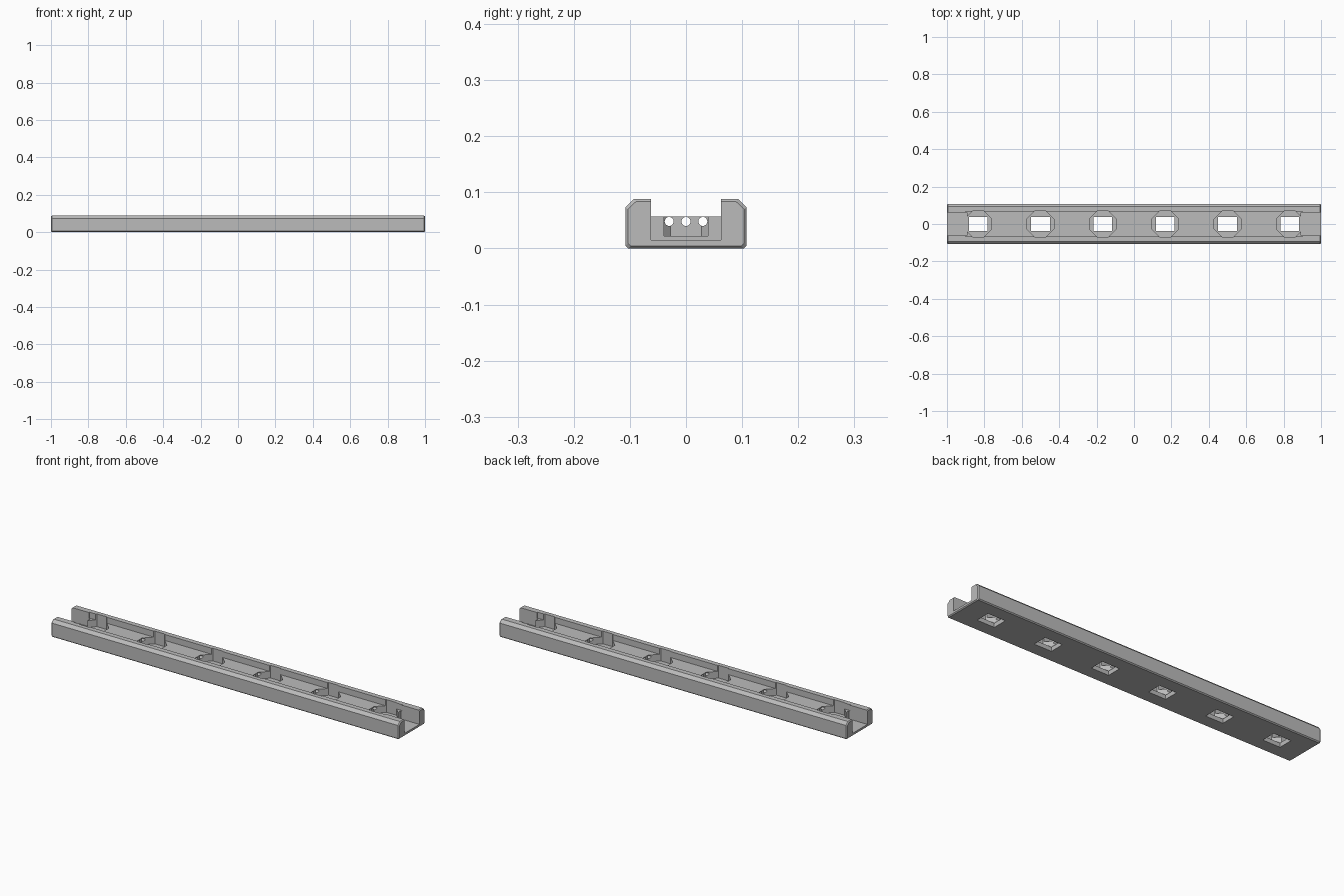
import bpy
import bmesh
import math

default = bpy.data.objects.get("Cube")
if default:
    bpy.data.objects.remove(default, do_unlink=True)

grey = bpy.data.materials.new("light grey plastic")
grey.use_nodes = True
colour = (0.5, 0.5, 0.5, 1)
grey.diffuse_color = colour
grey.node_tree.nodes["Principled BSDF"].inputs["Base Color"].default_value = colour


def loft(bm, rings):
    """Skin a closed solid through rings of points."""
    loops = [[bm.verts.new(p) for p in ring] for ring in rings]
    n = len(loops[0])
    for a, b in zip(loops, loops[1:]):
        for i in range(n):
            j = (i + 1) % n
            bm.faces.new((a[i], a[j], b[j], b[i]))
    bm.faces.new(loops[0][::-1])
    bm.faces.new(loops[-1])


def prism(bm, outline, z0, z1):
    loft(bm, [[(x, y, z) for x, y in outline] for z in (z0, z1)])


def rectangle(cx, hx, hy):
    return [(cx - hx, -hy), (cx + hx, -hy), (cx + hx, hy), (cx - hx, hy)]


def octagon(cx, r, flat):
    return [(cx + r, -flat), (cx + r, flat), (cx + flat, r), (cx - flat, r),
            (cx - r, flat), (cx - r, -flat), (cx - flat, -r), (cx + flat, -r)]


def finish(name, bm):
    bmesh.ops.recalc_face_normals(bm, faces=bm.faces[:])
    mesh = bpy.data.meshes.new(name)
    bm.to_mesh(mesh)
    bm.free()
    mesh.materials.append(grey)
    obj = bpy.data.objects.new(name, mesh)
    bpy.context.collection.objects.link(obj)
    return obj


# Outer body: chamfered profile with slightly tapered ends
half = [(0.103, 0), (0.108, 0.005), (0.108, 0.073), (0.093, 0.088)]
profile = half + [(-y, z) for y, z in reversed(half)]
mid = 0.044
bm = bmesh.new()
rings = []
for x, sy, sz in ((-1, 0.957, 0.9), (-0.995, 1, 1), (0.995, 1, 1), (1, 0.957, 0.9)):
    rings.append([(x, y * sy, mid + (z - mid) * sz) for y, z in profile])
loft(bm, rings)
rail = finish("light_rail", bm)

pocket_x = [(i - 2.5) / 3 for i in range(6)]
cutters = []

# Long channel above the raised floor
bm = bmesh.new()
prism(bm, rectangle(0, 0.9, 0.067), 0.057, 0.12)
cutters.append(finish("channel_cutter", bm))

# Deep connector recess at each end
bm = bmesh.new()
for side in (-1, 1):
    prism(bm, rectangle(side * 0.993, 0.1, 0.062), 0.015, 0.13)
cutters.append(finish("end_recess_cutter", bm))

# Octagonal pockets
bm = bmesh.new()
for x in pocket_x:
    prism(bm, octagon(x, 0.071, 0.028), 0.022, 0.14)
cutters.append(finish("pocket_cutter", bm))

# Windows through the base
bm = bmesh.new()
for x in pocket_x:
    prism(bm, rectangle(x, 0.05, 0.038), -0.02, 0.04)
cutters.append(finish("window_cutter", bm))

# Three wire holes along the whole length
bm = bmesh.new()
for y in (-0.03, 0, 0.03):
    circle = [(y + 0.008 * math.cos(math.tau * k / 24),
               0.048 + 0.008 * math.sin(math.tau * k / 24)) for k in range(24)]
    loft(bm, [[(x, a, b) for a, b in circle] for x in (-0.95, 0.95)])
cutters.append(finish("wire_hole_cutter", bm))

# Carve the body
bpy.context.view_layer.objects.active = rail
for cutter in cutters:
    cutter.hide_render = True
    mod = rail.modifiers.new(cutter.name, "BOOLEAN")
    mod.operation = "DIFFERENCE"
    mod.solver = "EXACT"
    mod.object = cutter
    bpy.ops.object.modifier_apply(modifier=mod.name)
    bpy.data.objects.remove(cutter, do_unlink=True)
